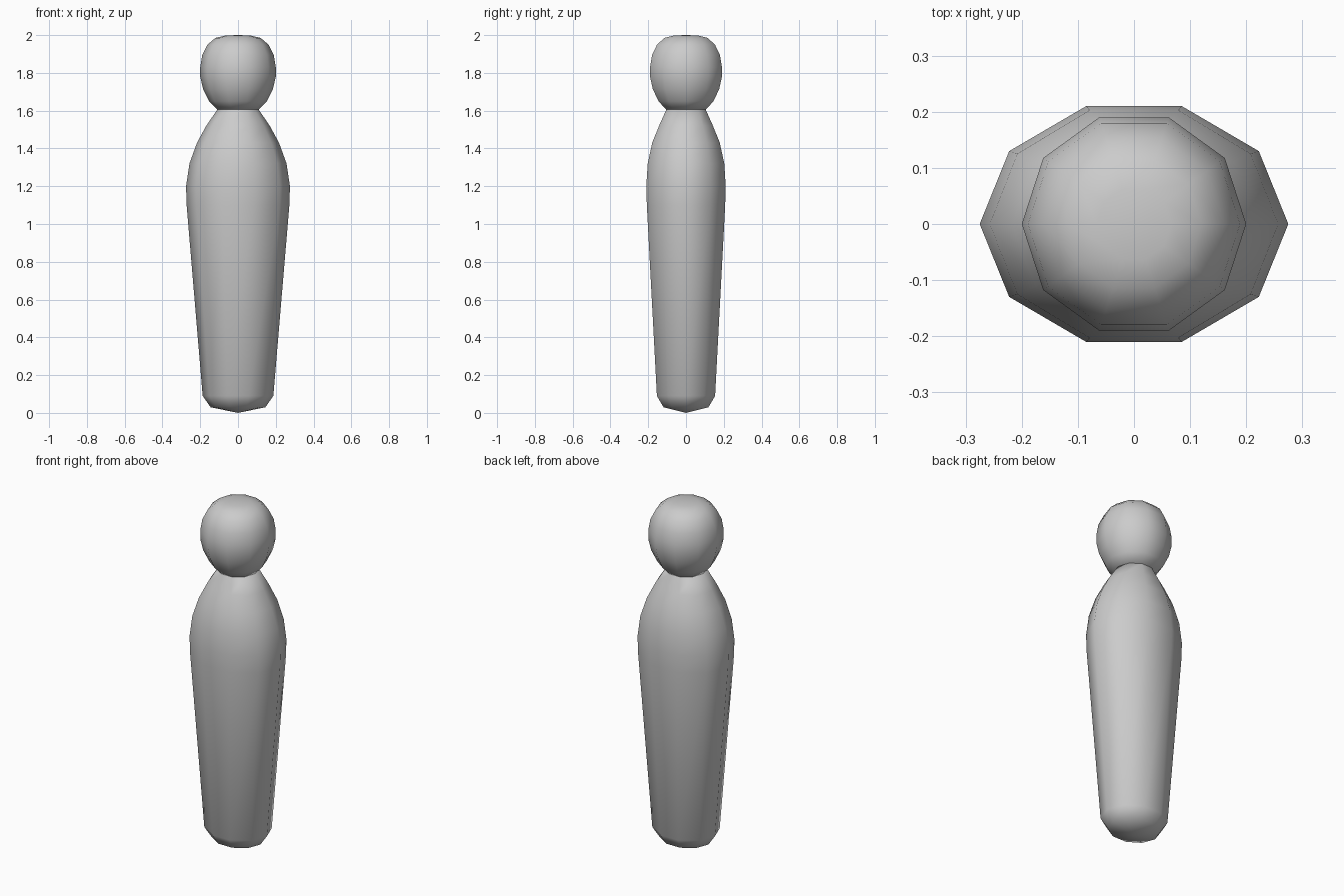
import bpy, bmesh, math

if "Cube" in bpy.data.objects:
    bpy.data.objects.remove(bpy.data.objects["Cube"])

SIDES = 10


def loft(name, rings, bottom, top):
    """Stack ten-sided elliptical rings (rx, ry, z), closed by fans to the two end heights."""
    bm = bmesh.new()
    loops = []
    for rx, ry, z in rings:
        loops.append([bm.verts.new((rx * math.cos(2 * math.pi * i / SIDES),
                                    ry * math.sin(2 * math.pi * i / SIDES), z))
                      for i in range(SIDES)])
    for a, b in zip(loops, loops[1:]):
        for i in range(SIDES):
            j = (i + 1) % SIDES
            bm.faces.new((a[i], a[j], b[j], b[i]))
    for loop, z in ((loops[0], bottom), (loops[-1], top)):
        tip = bm.verts.new((0, 0, z))
        for i in range(SIDES):
            bm.faces.new((loop[i], loop[(i + 1) % SIDES], tip))
    bmesh.ops.recalc_face_normals(bm, faces=bm.faces)
    mesh = bpy.data.meshes.new(name)
    bm.to_mesh(mesh)
    bm.free()
    obj = bpy.data.objects.new(name, mesh)
    bpy.context.collection.objects.link(obj)
    bpy.ops.object.select_all(action='DESELECT')
    obj.select_set(True)
    bpy.context.view_layer.objects.active = obj
    bpy.ops.object.shade_smooth_by_angle(angle=math.radians(60))
    return obj


# Tapered body: shallow pointed base, wide shoulders, narrow neck
loft("body", [
    (0.145, 0.125, 0.03),
    (0.187, 0.162, 0.09),
    (0.272, 0.218, 1.10),
    (0.275, 0.221, 1.20),
    (0.257, 0.213, 1.32),
    (0.217, 0.188, 1.43),
    (0.168, 0.150, 1.52),
    (0.110, 0.110, 1.605),
], 0.0, 1.605)

# Rounded head with a flattened crown
head_profile = [
    (0.110, 1.605), (0.153, 1.65), (0.185, 1.715), (0.200, 1.78),
    (0.200, 1.83), (0.189, 1.895), (0.161, 1.95), (0.120, 1.985), (0.066, 1.998),
]
loft("head", [(r, r, z) for r, z in head_profile], 1.605, 2.0)
